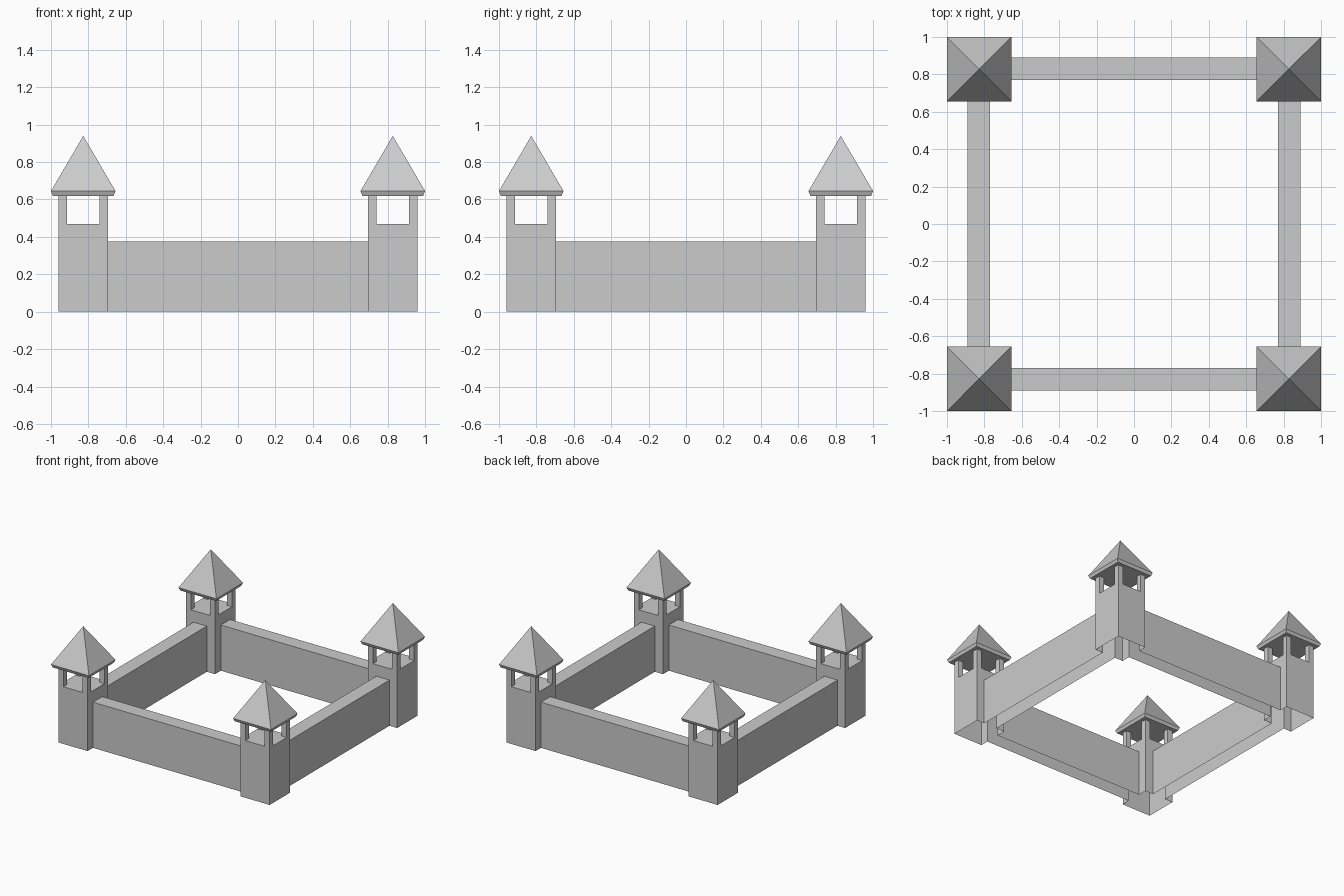
import bpy, bmesh
from math import radians

if "Cube" in bpy.data.objects:
    bpy.data.objects.remove(bpy.data.objects["Cube"])


def make_object(name, bm):
    mesh = bpy.data.meshes.new(name)
    bm.to_mesh(mesh)
    bm.free()
    obj = bpy.data.objects.new(name, mesh)
    bpy.context.collection.objects.link(obj)
    return obj


# Plan grid lines (mirrored) and the height levels of the masonry
HALF = [0.695, 0.74, 0.77, 0.89, 0.915, 0.96]
LINES = [-v for v in reversed(HALF)] + HALF
LEVELS = [0, 0.375, 0.47, 0.62]      # ground, wall top, tower floor, post top
CENTRE = 0.8275


def height_level(x, y):
    ax, ay = abs(x), abs(y)
    if max(ax, ay) > 0.96:
        return 0
    if min(ax, ay) > 0.695:          # tower, with a post on each corner
        post = all(v < 0.74 or v > 0.915 for v in (ax, ay))
        return 3 if post else 2
    return 1 if 0.77 < max(ax, ay) < 0.89 else 0


def cell_level(i, j):
    if not (0 <= i < len(LINES) - 1 and 0 <= j < len(LINES) - 1):
        return 0
    return height_level((LINES[i] + LINES[i + 1]) / 2, (LINES[j] + LINES[j + 1]) / 2)


# Walls and towers: one continuous shell, open underneath
bm = bmesh.new()


def quad(points):
    bm.faces.new([bm.verts.new(p) for p in points])


for i in range(len(LINES) - 1):
    for j in range(len(LINES) - 1):
        level = cell_level(i, j)
        if level == 0:
            continue
        x0, x1, y0, y1 = LINES[i], LINES[i + 1], LINES[j], LINES[j + 1]
        c = [(x0, y0), (x1, y0), (x1, y1), (x0, y1)]
        if level < 3:                # post tops are covered by the roof
            quad([(x, y, LEVELS[level]) for x, y in c])
        for k, (di, dj) in enumerate([(0, -1), (1, 0), (0, 1), (-1, 0)]):
            a, b = c[k], c[(k + 1) % 4]
            for n in range(cell_level(i + di, j + dj), level):
                lo, hi = LEVELS[n], LEVELS[n + 1]
                quad([(*a, lo), (*b, lo), (*b, hi), (*a, hi)])

bmesh.ops.remove_doubles(bm, verts=bm.verts, dist=1e-4)
bmesh.ops.dissolve_limit(bm, angle_limit=radians(1), verts=bm.verts, edges=bm.edges)
make_object("walls_and_towers", bm)


# Pyramid roofs with a narrow bevelled eave
def roof(name, cx, cy):
    bm = bmesh.new()
    rings = []
    for r, z in [(0.1625, 0.62), (0.1725, 0.645)]:
        rings.append([bm.verts.new((cx + sx * r, cy + sy * r, z))
                      for sx, sy in [(-1, -1), (1, -1), (1, 1), (-1, 1)]])
    apex = bm.verts.new((cx, cy, 0.94))
    low, high = rings
    bm.faces.new(low[::-1])
    for k in range(4):
        m = (k + 1) % 4
        bm.faces.new([low[k], low[m], high[m], high[k]])
        bm.faces.new([high[k], high[m], apex])
    make_object(name, bm)


for sy, depth in [(-1, "front"), (1, "back")]:
    for sx, side in [(-1, "left"), (1, "right")]:
        roof(f"roof_{depth}_{side}", sx * CENTRE, sy * CENTRE)
